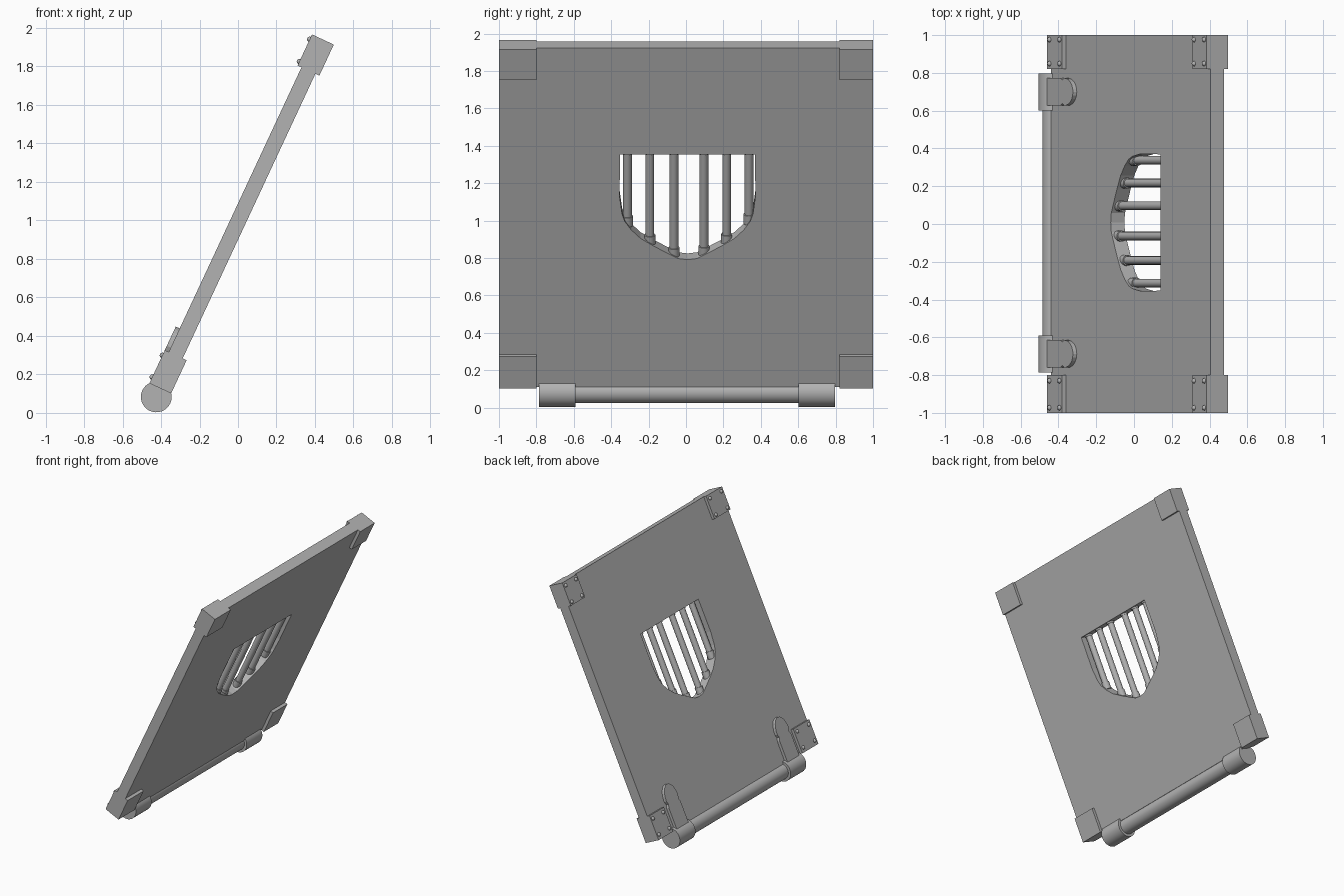
import bpy, bmesh, math
from mathutils import Matrix, Vector

if "Cube" in bpy.data.objects:
    bpy.data.objects.remove(bpy.data.objects["Cube"])

# Upright frame: x = through the thickness (-x is the upper face), y = width, z = up the slope
LEAN = Matrix.Translation((-0.404, 0, 0.1275)) @ Matrix.Rotation(math.radians(25), 4, 'Y')

grey = bpy.data.materials.new("grey")
grey.diffuse_color = (0.45, 0.45, 0.45, 1)
grey.use_nodes = True
grey.node_tree.nodes["Principled BSDF"].inputs["Base Color"].default_value = grey.diffuse_color


def finish(name, bm, smooth=False):
    bmesh.ops.recalc_face_normals(bm, faces=bm.faces[:])
    bm.transform(LEAN)
    me = bpy.data.meshes.new(name)
    bm.to_mesh(me)
    bm.free()
    me.materials.append(grey)
    ob = bpy.data.objects.new(name, me)
    bpy.context.collection.objects.link(ob)
    if smooth:
        bpy.ops.object.select_all(action='DESELECT')
        ob.select_set(True)
        bpy.context.view_layer.objects.active = ob
        bpy.ops.object.shade_smooth_by_angle(angle=math.radians(35))
    return ob


def slab(name, loops, x0, x1):
    """Extrude (y, z) outlines, later loops being holes, from x0 to x1."""
    bm = bmesh.new()
    edges = []
    for loop in loops:
        vs = [bm.verts.new((x0, y, z)) for y, z in loop]
        edges += [bm.edges.new((vs[i - 1], vs[i])) for i in range(len(vs))]
    bmesh.ops.triangle_fill(bm, edges=edges, use_beauty=True, normal=(-1, 0, 0))
    ext = bmesh.ops.extrude_face_region(bm, geom=bm.faces[:])
    moved = [g for g in ext['geom'] if isinstance(g, bmesh.types.BMVert)]
    bmesh.ops.translate(bm, verts=moved, vec=(x1 - x0, 0, 0))
    return finish(name, bm)


def box(y0, y1, z0, z1):
    return [(y0, z0), (y1, z0), (y1, z1), (y0, z1)]


def add_cylinder(bm, a, b, r, seg=24):
    a, b = Vector(a), Vector(b)
    rot = (b - a).to_track_quat('Z', 'Y').to_matrix().to_4x4()
    bmesh.ops.create_cone(bm, cap_ends=True, segments=seg, radius1=r, radius2=r,
                          depth=(b - a).length,
                          matrix=Matrix.Translation((a + b) / 2) @ rot)


# Door panel with a shield-shaped window
half = [(0.361, 1.371), (0.363, 1.12), (0.35, 1.02), (0.335, 0.975), (0.30, 0.925),
        (0.25, 0.875), (0.18, 0.83), (0.11, 0.79), (0.05, 0.757)]
MID = 0.008
window = [(MID + y, z) for y, z in half] + [(MID, 0.75)] + [(MID - y, z) for y, z in reversed(half)]
slab("panel", [box(-1, 1, 0, 2), window], -0.04, 0.04)


def sill(y):
    """Height of the window's lower edge at y."""
    pts = [(0, 0.75)] + half[::-1]
    d = abs(y - MID)
    for (y0, z0), (y1, z1) in zip(pts, pts[1:]):
        if d <= y1:
            return z0 + (z1 - z0) * (d - y0) / (y1 - y0)
    return 1.0


# Window bars with end collars
for y in (-0.313, -0.193, -0.064, 0.096, 0.217, 0.337):
    low = sill(y)
    bm = bmesh.new()
    add_cylinder(bm, (0, y, low - 0.02), (0, y, 1.39), 0.023, 16)
    add_cylinder(bm, (0, y, low - 0.02), (0, y, low + 0.035), 0.029, 16)
    add_cylinder(bm, (0, y, 1.36), (0, y, 1.39), 0.029, 16)
    finish("window_bar", bm, True)

# Corner brackets with four domed bolts each
for y0, y1, bolt_ys in ((-1, -0.8, (-0.973, -0.83)), (0.82, 1, (0.849, 0.976))):
    for z0, z1, bolt_zs in ((0, 0.19, (0.035, 0.16)), (1.822, 2, (1.845, 1.972))):
        slab("corner_bracket", [box(y0, y1, z0, z1)], -0.0625, 0.0625)
        bm = bmesh.new()
        for y in bolt_ys:
            for z in bolt_zs:
                bmesh.ops.create_uvsphere(bm, u_segments=12, v_segments=8, radius=0.014,
                                          matrix=Matrix.Translation((-0.0625, y, z)))
        finish("bracket_bolts", bm, True)

# Hinge rod
HZ = -0.049
bm = bmesh.new()
add_cylinder(bm, (0, -0.7, HZ), (0, 0.7, HZ), 0.06, 32)
finish("hinge_rod", bm, True)

# Hinge knuckles and leaf-shaped straps
for y0, y1 in ((-0.785, -0.59), (0.602, 0.797)):
    bm = bmesh.new()
    add_cylinder(bm, (0, y0, HZ), (0, y1, HZ), 0.08, 32)
    finish("hinge_knuckle", bm, True)
    c = (y0 + y1) / 2
    leaf = [(0.073 * math.cos(math.pi * i / 12), 0.215 + 0.11 * math.sin(math.pi * i / 12))
            for i in range(13)]
    side = [(0.073, 0), (0.073, 0.165), (0.062, 0.19)]
    outline = side + leaf + [(-y, z) for y, z in reversed(side)]
    slab("hinge_strap", [[(c + y, z) for y, z in outline]], -0.0625, -0.03)
